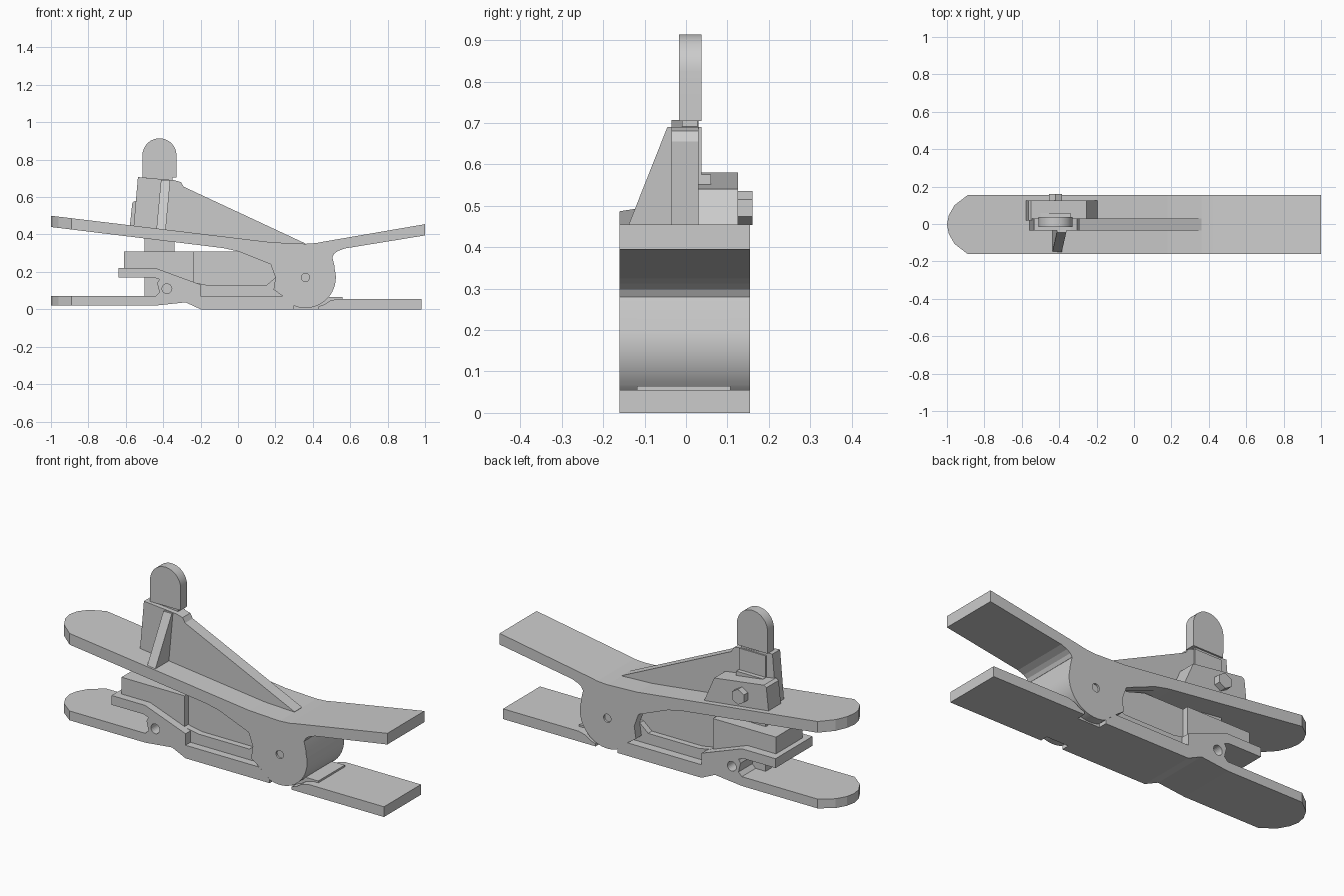
import bpy, bmesh, math
from mathutils import Vector

if "Cube" in bpy.data.objects:
    bpy.data.objects.remove(bpy.data.objects["Cube"])

Y0, Y1 = -0.16, 0.154          # full width
I0, I1 = -0.118, 0.107         # inner width between the cheeks


def solid(name, pts, vec, smooth=False, round_tip=False):
    """Extrude a planar 3D polygon along vec; optionally round the x = -1 end in plan."""
    bm = bmesh.new()
    f = bm.faces.new([bm.verts.new(p) for p in pts])
    r = bmesh.ops.extrude_face_region(bm, geom=[f], use_keep_orig=True)
    bmesh.ops.translate(bm, vec=Vector(vec),
                        verts=[v for v in r['geom'] if isinstance(v, bmesh.types.BMVert)])
    bmesh.ops.recalc_face_normals(bm, faces=bm.faces)
    if round_tip:
        tip = [(-1.0, 0.0), (-0.99, 0.05), (-0.96, 0.103), (-0.89, 0.157)]
        for s in (-1, 1):
            for a, b in zip(tip, tip[1:]):
                n = Vector((-(b[1] - a[1]), s * (b[0] - a[0]), 0))
                co = Vector((a[0], s * a[1] - 0.003, 0))
                cut = bmesh.ops.bisect_plane(
                    bm, geom=bm.verts[:] + bm.edges[:] + bm.faces[:],
                    plane_co=co, plane_no=n, clear_outer=True)
                edges = [e for e in bm.edges if e.is_boundary]
                bmesh.ops.holes_fill(bm, edges=edges, sides=0)
        bmesh.ops.recalc_face_normals(bm, faces=bm.faces)
    me = bpy.data.meshes.new(name)
    bm.to_mesh(me)
    bm.free()
    ob = bpy.data.objects.new(name, me)
    bpy.context.collection.objects.link(ob)
    if smooth:
        bpy.ops.object.select_all(action='DESELECT')
        ob.select_set(True)
        bpy.context.view_layer.objects.active = ob
        bpy.ops.object.shade_smooth_by_angle(angle=math.radians(35))
    return ob


def prism(name, xz, y0, y1, **kw):
    return solid(name, [(x, y0, z) for x, z in xz], (0, y1 - y0, 0), **kw)


def box(name, x0, x1, y0, y1, z0, z1):
    return prism(name, [(x0, z0), (x1, z0), (x1, z1), (x0, z1)], y0, y1)


def arc(cx, cz, r, a0, a1, n):
    return [(cx + r * math.cos(math.radians(a0 + (a1 - a0) * i / n)),
             cz + r * math.sin(math.radians(a0 + (a1 - a0) * i / n))) for i in range(n + 1)]


def drill(ob, x, z, r):
    c = prism("hole_cutter", arc(x, z, r, 0, 345, 23), -0.3, 0.3)
    c.hide_render = True
    c.hide_viewport = True
    c.display_type = 'WIRE'
    m = ob.modifiers.new("hole", 'BOOLEAN')
    m.operation, m.object, m.solver = 'DIFFERENCE', c, 'EXACT'


# Lower arm: front section, narrow section between the cheeks, rear tail
prism("lower_arm_front", [(-1, 0.02), (-0.44, 0.02), (-0.28, 0.037), (-0.2, 0), (0.3, 0),
                          (0.3, 0.02), (0.24, 0.07), (-1, 0.07)], Y0, Y1, round_tip=True)
box("lower_arm_neck", 0.2, 0.56, I0, I1, 0.0, 0.065)
prism("lower_arm_tail", [(0.43, 0), (0.98, 0), (0.98, 0.055), (0.53, 0.055), (0.49, 0.045),
                         (0.46, 0.025), (0.43, 0.015)], Y0, Y1)

# Jaw with shelf and cross hole
jaw = prism("lower_jaw", [(-0.64, 0.17), (-0.45, 0.17), (-0.42, 0.16), (-0.432, 0.14),
                          (-0.42, 0.09), (-0.45, 0.06), (-0.2, 0.06), (-0.2, 0.132),
                          (-0.44, 0.22), (-0.64, 0.22)], Y0, Y1)
drill(jaw, -0.38, 0.11, 0.026)
prism("jaw_wall", [(-0.22, 0.06), (0.4, 0.06), (0.4, 0.17), (0.2, 0.17), (0.15, 0.127),
                   (-0.15, 0.127), (-0.22, 0.14)], I0, I1)
prism("jaw_body", [(-0.25, 0.12), (0.35, 0.12), (0.35, 0.24), (0.1, 0.28), (0.0, 0.31),
                   (-0.25, 0.31)], -0.085, 0.075)
prism("jaw_pad", [(-0.61, 0.21), (-0.42, 0.21), (-0.235, 0.145), (-0.235, 0.31), (-0.61, 0.31)],
      I0, I1)

# Upper lever plate
prism("upper_lever", [(-1, 0.5), (-1, 0.44), (-0.1, 0.33), (0.1, 0.3), (0.45, 0.27),
                      (0.505, 0.28), (0.515, 0.298), (0.535, 0.312), (0.57, 0.325), (1, 0.395),
                      (1, 0.455), (0.46, 0.362), (0.42, 0.354), (0.36, 0.35), (0.18, 0.358)],
      Y0, Y1, round_tip=True)

# Hinge cheeks, curved rear wall and pin
rim = arc(0.36, 0.17, 0.163, -110, 15, 16) + [(0.515, 0.235), (0.503, 0.285)]
cheek = [(-0.1, 0.332), (0, 0.31), (0.175, 0.24), (0.2, 0.17), (0.19, 0.105), (0.24, 0.07)] \
    + rim + [(0.4, 0.34), (0.2, 0.345)]
for name, a, b in (("front_cheek", Y0, I0), ("back_cheek", I1, Y1)):
    ob = prism(name, cheek, a, b, smooth=True)
    drill(ob, 0.36, 0.17, 0.022)
outer = arc(0.36, 0.17, 0.163, -40, 15, 10) + [(0.515, 0.235), (0.503, 0.285)]
prism("hinge_wall", outer + [(0.46, 0.29)] + arc(0.36, 0.17, 0.12, 15, -40, 10),
      Y0 + 0.001, Y1 - 0.001, smooth=True)
prism("hinge_pin", arc(0.36, 0.17, 0.022, 0, 345, 23), Y0 + 0.01, Y1 - 0.01, smooth=True)

# Upright fin, side gusset and mounting block on the lever
prism("fin", [(-0.56, 0.42), (-0.36, 0.4), (0.36, 0.34), (0.36, 0.352), (-0.29, 0.655),
              (-0.305, 0.68), (-0.34, 0.69), (-0.535, 0.707)], -0.035, 0.03)
solid("gusset", [(-0.437, -0.03, 0.42), (-0.437, -0.152, 0.42), (-0.412, -0.045, 0.69),
                 (-0.412, -0.03, 0.69)], (0.05, 0, 0))
prism("mounting_block", [(-0.58, 0.43), (-0.19, 0.39), (-0.255, 0.54), (-0.55, 0.58),
                         (-0.565, 0.57)], 0.02, 0.125)

# Flat probe running down through the lever, with rounded head
box("probe_shaft", -0.5, -0.34, -0.017, 0.037, 0.06, 0.69)
box("probe_neck", -0.49, -0.35, -0.01, 0.028, 0.68, 0.71)
prism("probe_head", [(-0.51, 0.705), (-0.33, 0.705)] + arc(-0.42, 0.823, 0.091, 0, 180, 18),
      -0.017, 0.037, smooth=True)
box("probe_stop", -0.5, -0.34, 0.03, 0.06, 0.5, 0.575)

# Hexagonal clamp bolt
prism("clamp_bolt", arc(-0.42, 0.495, 0.041, 30, 330, 5), 0.11, 0.16)
